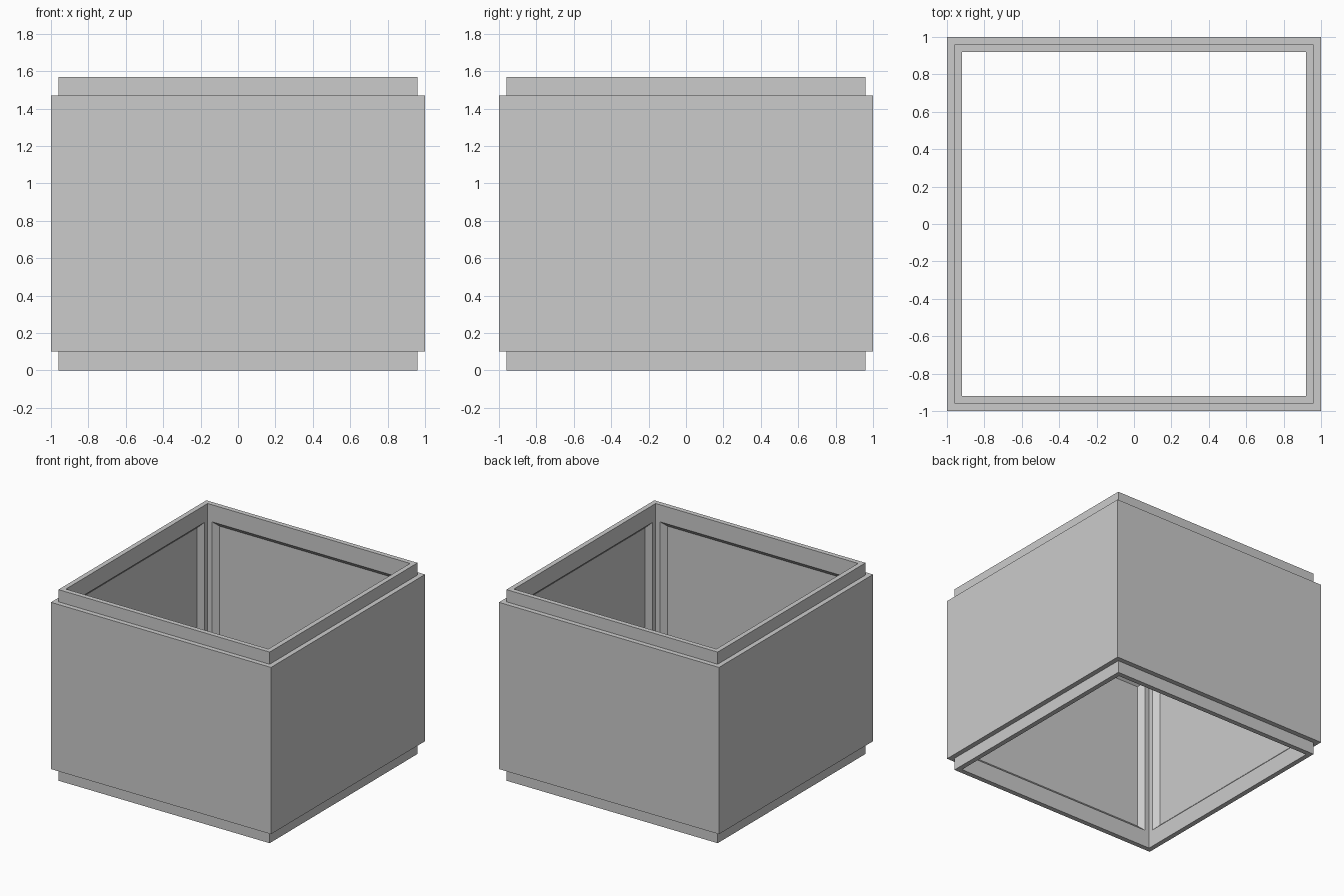
import bpy
import bmesh

cube = bpy.data.objects.get("Cube")
if cube:
    bpy.data.objects.remove(cube, do_unlink=True)

# Plain grey for the whole shell
grey = bpy.data.materials.new("light_grey")
grey.use_nodes = True
colour = (0.6, 0.6, 0.6, 1.0)
grey.diffuse_color = colour
grey.node_tree.nodes["Principled BSDF"].inputs["Base Color"].default_value = colour

# Main sizes
INNER, RIM, OUTER = 0.92, 0.96, 1.0
LOW, HIGH, TOP = 0.10, 1.47, 1.57
BORDER = 0.04

# Wall cross-section (half width, height), running around the wall
profile = [
    (INNER, 0), (RIM, 0), (RIM, LOW), (OUTER, LOW),
    (OUTER, HIGH), (RIM, HIGH), (RIM, TOP), (INNER, TOP),
    (INNER, HIGH), (INNER, LOW),
]
corners = [(-1, -1), (1, -1), (1, 1), (-1, 1)]

# Sweep the cross-section around the square
bm = bmesh.new()
rings = [[bm.verts.new((sx * r, sy * r, z)) for sx, sy in corners]
         for r, z in profile]
panels = []
for i, ring in enumerate(rings):
    following = rings[(i + 1) % len(rings)]
    for k in range(4):
        n = (k + 1) % 4
        face = bm.faces.new((ring[k], ring[n], following[n], following[k]))
        if i == 8:
            panels.append(face)
bmesh.ops.recalc_face_normals(bm, faces=bm.faces[:])

# Recessed panels with sloping edges on the four inner walls
bmesh.ops.inset_individual(bm, faces=panels, thickness=BORDER,
                           use_even_offset=True)
bmesh.ops.inset_individual(bm, faces=panels, thickness=BORDER, depth=-BORDER,
                           use_even_offset=True)

mesh = bpy.data.meshes.new("square_shell")
bm.to_mesh(mesh)
bm.free()
mesh.materials.append(grey)
shell = bpy.data.objects.new("square_shell", mesh)
bpy.context.collection.objects.link(shell)
